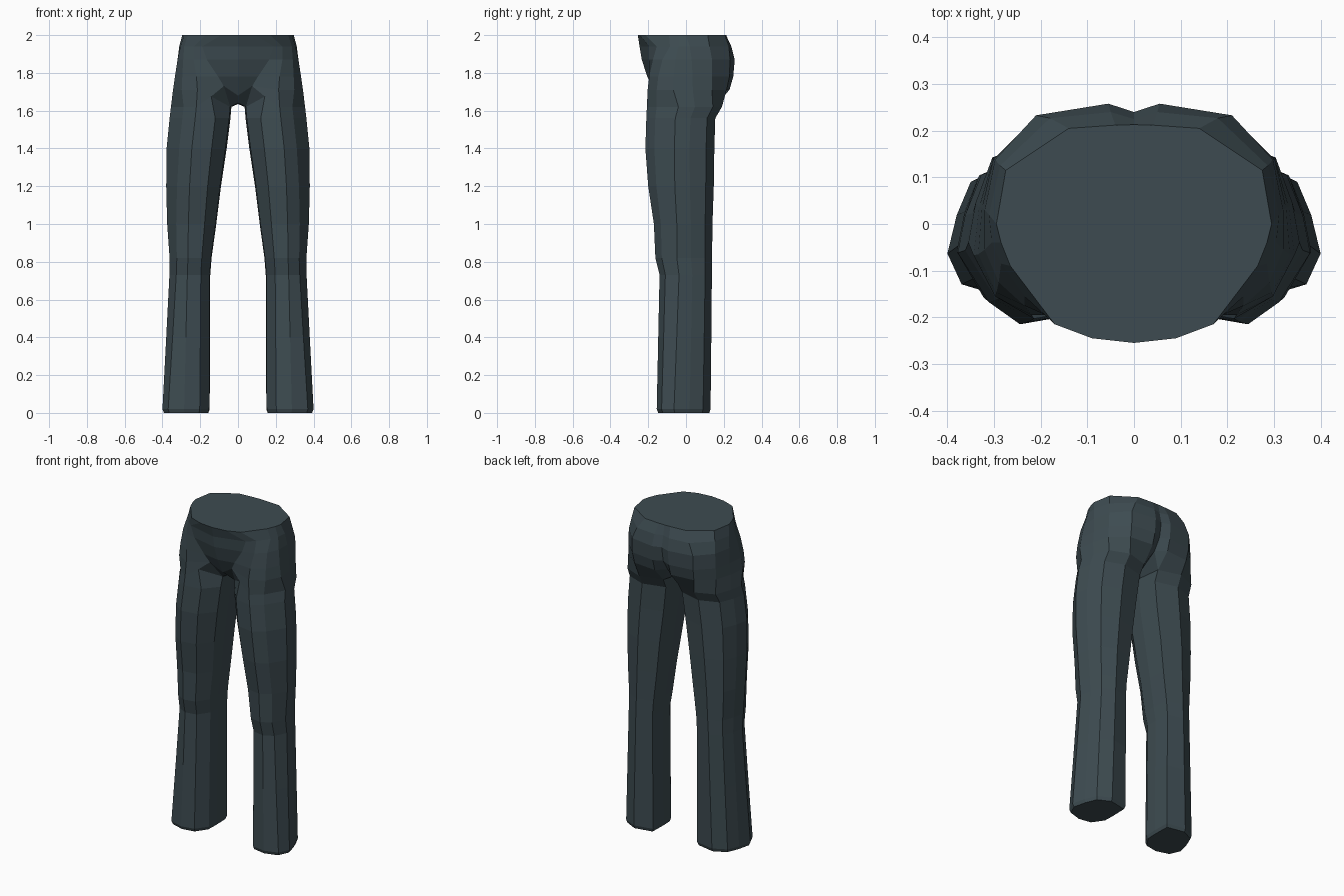
import bpy, bmesh

if "Cube" in bpy.data.objects:
    bpy.data.objects.remove(bpy.data.objects["Cube"])

cloth = bpy.data.materials.new("dark slate cloth")
cloth.diffuse_color = (0.047, 0.071, 0.082, 1)
cloth.use_nodes = True
cloth.node_tree.nodes["Principled BSDF"].inputs["Base Color"].default_value = cloth.diffuse_color

# Half hip rings: front centre, groin crease, round the side, back seam
HIPS = [
    (2.00, [(0, -.255), (.09, -.245), (.17, -.215), (.265, -.09), (.285, -.04),
            (.295, 0), (.275, .115), (.14, .205), (.04, .212), (0, .213)]),
    (1.94, [(0, -.246), (.19, -.195), (.235, -.155), (.285, -.085), (.305, -.04),
            (.311, .02), (.287, .125), (.18, .227), (.05, .24), (0, .225)]),
    (1.87, [(0, -.234), (.165, -.195), (.235, -.175), (.29, -.125), (.32, -.055),
            (.320, .03), (.298, .138), (.21, .233), (.055, .258), (0, .24)]),
    (1.78, [(0, -.205), (.105, -.185), (.22, -.195), (.295, -.147), (.334, -.065),
            (.326, .035), (.302, .138), (.21, .23), (.055, .25), (0, .225)]),
    (1.71, [(0, -.150), (.075, -.17), (.215, -.203), (.298, -.155), (.344, -.067),
            (.332, .036), (.303, .137), (.205, .215), (.055, .23), (0, .18)]),
]

# Leg cross-sections in a unit box: eight outer points, two inner points
THIGH = [(.25, .05), (.58, 0), (.79, .13), (1, .42), (.95, .64),
         (.84, .88), (.48, 1), (.05, .90), (0, .56), (.02, .29)]
HEM = [(.21, .05), (.54, 0), (.88, .09), (1, .32), (.92, .61),
       (.80, .86), (.48, 1), (.01, .92), (0, .56), (.01, .30)]

# Leg rings: height, inner x, outer x, front y, back y
LEG = [
    (1.62, .035, .355, -.207, .190),
    (1.56, .040, .362, -.210, .155),
    (1.40, .060, .378, -.215, .150),
    (1.20, .090, .380, -.200, .147),
    (1.00, .115, .375, -.170, .140),
    (0.82, .140, .362, -.162, .138),
    (0.73, .147, .363, -.140, .137),
    (0.40, .148, .380, -.147, .134),
    (0.02, .150, .400, -.155, .130),
    (0.00, .157, .392, -.147, .123),
]

bm = bmesh.new()


def bridge(a, b, closed=False):
    """Join two rows of vertices with quads."""
    n = len(a)
    for i in range(n if closed else n - 1):
        j = (i + 1) % n
        bm.faces.new((a[i], a[j], b[j], b[i]))


def leg_ring(z, xi, xo, yf, yb):
    """One leg ring, blending from the hem section to the thigh section."""
    t = min(z / 1.4, 1)
    ring = []
    for (u0, v0), (u1, v1) in zip(HEM, THIGH):
        u, v = u0 + t * (u1 - u0), v0 + t * (v1 - v0)
        ring.append(bm.verts.new((xi + u * (xo - xi), yf + v * (yb - yf), z)))
    return ring


hips = [[bm.verts.new((x, y, z)) for x, y in pts] for z, pts in HIPS]
legs = [leg_ring(*row) for row in LEG]
low, top = hips[-1], legs[0]
low[0].co.z = 1.68
low[1].co.z = 1.73
top[0].co = (.142, -.188, 1.675)  # groin corner at the top of the thigh

# Hips, then outer thigh, then the closed leg tube
for a, b in zip(hips, hips[1:]):
    bridge(a, b)
bridge(low[1:9], top[:8])
for a, b in zip(legs, legs[1:]):
    bridge(a, b, closed=True)

# Crotch gusset between the legs
front_mid = bm.verts.new((0, -.08, 1.64))
back_mid = bm.verts.new((0, .06, 1.635))
bm.faces.new((low[1], top[0], top[9]))
bm.faces.new((low[0], low[1], top[9], front_mid))
bm.faces.new((front_mid, top[9], top[8], back_mid))
bm.faces.new((back_mid, top[8], top[7], low[9]))
bm.faces.new((low[9], top[7], low[8]))

# Waist and hem caps
bm.faces.new(hips[0])
bm.faces.new(legs[-1])

bmesh.ops.recalc_face_normals(bm, faces=bm.faces)
mesh = bpy.data.meshes.new("trousers")
bm.to_mesh(mesh)
bm.free()
mesh.materials.append(cloth)

trousers = bpy.data.objects.new("trousers", mesh)
bpy.context.collection.objects.link(trousers)

# Second half
mirror = trousers.modifiers.new("other half", 'MIRROR')
mirror.use_clip = True
mirror.merge_threshold = 0.001
